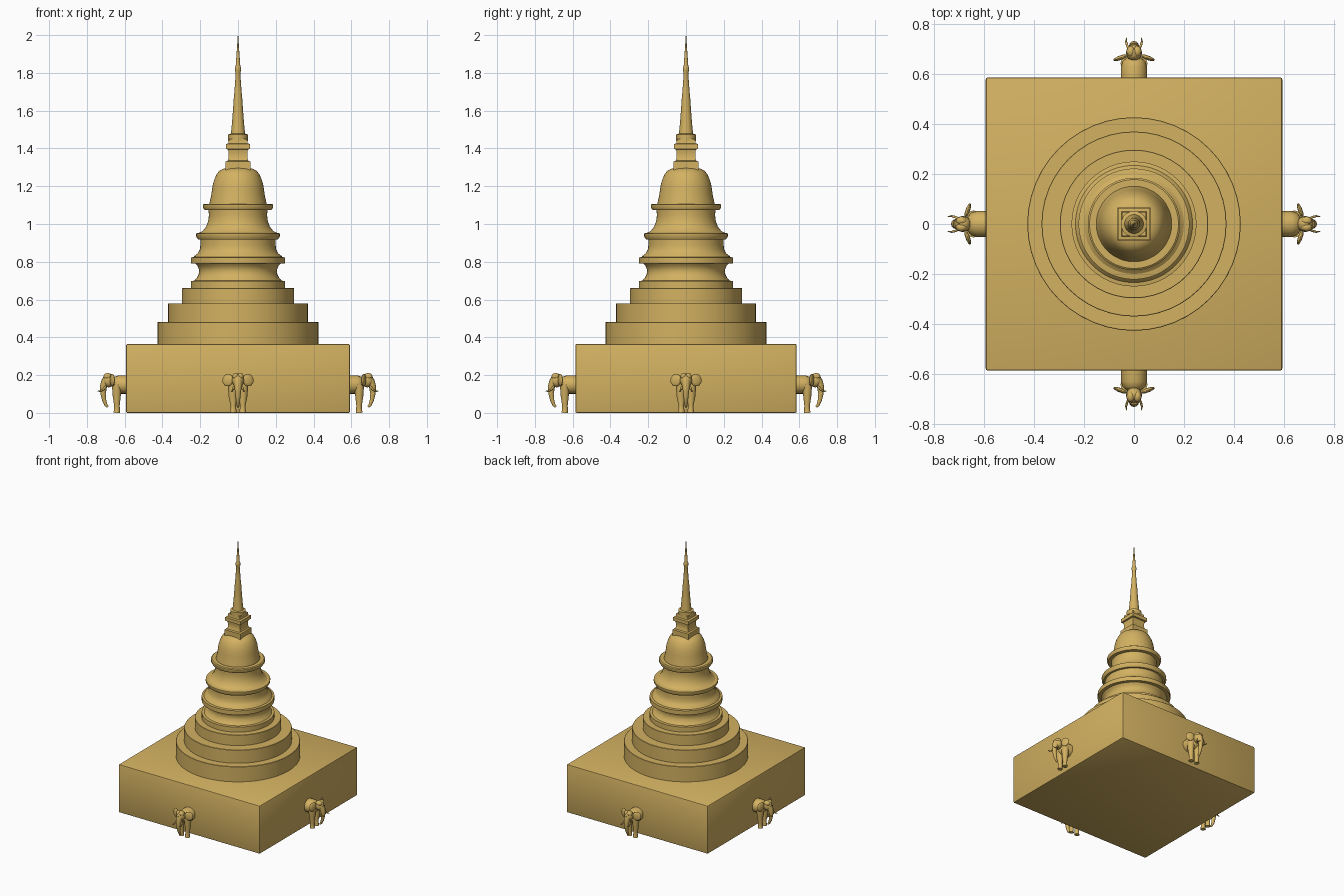
import bpy, bmesh, math
from mathutils import Vector, Matrix

if "Cube" in bpy.data.objects:
    bpy.data.objects.remove(bpy.data.objects["Cube"])

gold = bpy.data.materials.new("gold")
gold.diffuse_color = (0.65, 0.44, 0.12, 1)
gold.use_nodes = True
gold.node_tree.nodes["Principled BSDF"].inputs["Base Color"].default_value = gold.diffuse_color


def finish(name, bm, angle=35):
    bmesh.ops.recalc_face_normals(bm, faces=bm.faces)
    me = bpy.data.meshes.new(name)
    bm.to_mesh(me)
    bm.free()
    me.materials.append(gold)
    ob = bpy.data.objects.new(name, me)
    bpy.context.collection.objects.link(ob)
    bpy.ops.object.select_all(action='DESELECT')
    ob.select_set(True)
    bpy.context.view_layer.objects.active = ob
    bpy.ops.object.shade_smooth_by_angle(angle=math.radians(angle))
    return ob


def loft(bm, rings):
    """Skin a list of point rings and cap both ends."""
    vs = [[bm.verts.new(p) for p in r] for r in rings]
    n = len(vs[0])
    for a, b in zip(vs, vs[1:]):
        for i in range(n):
            bm.faces.new((a[i], a[(i + 1) % n], b[(i + 1) % n], b[i]))
    bm.faces.new(vs[0])
    bm.faces.new(vs[-1])


def turned(name, profile, sides=48, square=False):
    """Stack of (radius, height) rings; square=True gives half-widths of a square."""
    if square:
        sides = 4
    k, off = (math.sqrt(2), math.pi / 4) if square else (1, 0)
    bm = bmesh.new()
    loft(bm, [[(r * k * math.cos(off + math.tau * i / sides),
                r * k * math.sin(off + math.tau * i / sides), z)
               for i in range(sides)] for r, z in profile])
    return finish(name, bm)


def tube(bm, pts, radii, wide=1.0, n=14):
    """Tapered tube along a path; wide stretches it sideways."""
    pts = [Vector(p) for p in pts]
    rings = []
    for i, p in enumerate(pts):
        t = (pts[min(i + 1, len(pts) - 1)] - pts[max(i - 1, 0)]).normalized()
        side = Vector((0, 1, 0))
        side = (side - t * side.dot(t)).normalized()
        up = t.cross(side)
        rings.append([p + radii[i] * (side * wide * math.cos(math.tau * j / n)
                                      + up * math.sin(math.tau * j / n)) for j in range(n)])
    loft(bm, rings)


def ball(bm, c, size, rot=Matrix()):
    m = Matrix.Translation(c) @ rot @ Matrix.Diagonal((*size, 1))
    bmesh.ops.create_uvsphere(bm, u_segments=16, v_segments=10, radius=1, matrix=m)


# Square plinth with softened edges
bm = bmesh.new()
bmesh.ops.create_cube(bm, size=1, matrix=Matrix.Translation((0, 0, 0.1825))
                      @ Matrix.Diagonal((1.186, 1.172, 0.365, 1)))
bmesh.ops.bevel(bm, geom=bm.edges[:], offset=0.008, segments=2, profile=0.5, affect='EDGES')
finish("square_plinth", bm)

# Round stepped tiers
for i, (r, z0, z1) in enumerate([(0.427, 0.36, 0.48), (0.37, 0.475, 0.58), (0.297, 0.575, 0.66)]):
    turned(f"round_tier_{i + 1}", [(r, z0), (r, z1 - 0.002), (r - 0.002, z1)])

# Moulded rings below the bell
turned("lower_moulding", [
    (0.25, 0.655), (0.25, 0.698), (0.232, 0.70), (0.218, 0.715), (0.208, 0.735), (0.206, 0.755),
    (0.212, 0.775), (0.226, 0.79), (0.25, 0.79), (0.25, 0.822), (0.237, 0.825)])
turned("middle_moulding", [
    (0.237, 0.82), (0.232, 0.83), (0.212, 0.845), (0.202, 0.865), (0.199, 0.89), (0.199, 0.917),
    (0.212, 0.919), (0.222, 0.935), (0.222, 0.95), (0.20, 0.955)])
turned("upper_moulding", [
    (0.208, 0.95), (0.187, 0.963), (0.169, 0.985), (0.158, 1.015), (0.154, 1.045), (0.156, 1.073),
    (0.178, 1.075), (0.185, 1.085), (0.185, 1.102), (0.178, 1.107), (0.15, 1.107)])

# Bell dome
turned("bell_dome", [
    (0.152, 1.10), (0.149, 1.12), (0.142, 1.15), (0.138, 1.18), (0.133, 1.21), (0.124, 1.24),
    (0.112, 1.265), (0.098, 1.282), (0.08, 1.292), (0.06, 1.297), (0.02, 1.298)])

# Square throne above the bell
turned("square_throne", [
    (0.066, 1.285), (0.066, 1.33), (0.055, 1.335), (0.05, 1.35), (0.049, 1.375), (0.053, 1.395),
    (0.064, 1.397), (0.064, 1.423), (0.05, 1.427), (0.048, 1.45)], square=True)

# Slender spire
turned("spire", [
    (0.052, 1.44), (0.052, 1.474), (0.038, 1.478), (0.035, 1.50), (0.029, 1.57), (0.024, 1.64),
    (0.024, 1.648), (0.019, 1.70), (0.012, 1.80), (0.016, 1.812), (0.016, 1.828),
    (0.012, 1.84), (0.007, 1.91), (0.001, 2.0)], sides=24)


# Elephant forequarters emerging from each side
def elephant(name, angle):
    bm = bmesh.new()
    tube(bm, [(0.56, 0, 0.15), (0.63, 0, 0.15), (0.652, 0, 0.15), (0.668, 0, 0.15)],
         [0.049, 0.049, 0.042, 0.022], 1.05, 20)
    ball(bm, (0.685, 0, 0.172), (0.033, 0.032, 0.037))
    # trunk
    tube(bm, [(0.70, 0, 0.17), (0.713, 0, 0.135), (0.714, 0, 0.10), (0.708, 0, 0.065),
              (0.698, 0, 0.04), (0.688, 0, 0.032)],
         [0.024, 0.019, 0.014, 0.011, 0.008, 0.006])
    for s in (-1, 1):
        # forehead bump, ear, tusk and leg
        ball(bm, (0.69, s * 0.013, 0.193), (0.022, 0.017, 0.018))
        ball(bm, (0.665, s * 0.054, 0.174), (0.009, 0.03, 0.033),
             Matrix.Rotation(s * 0.35, 4, 'Z') @ Matrix.Rotation(s * 0.3, 4, 'X'))
        tube(bm, [(0.70, s * 0.02, 0.14), (0.715, s * 0.028, 0.122), (0.73, s * 0.032, 0.114),
                  (0.746, s * 0.029, 0.116)], [0.006, 0.005, 0.004, 0.001], n=8)
        tube(bm, [(0.642, s * 0.028, 0.15), (0.642, s * 0.028, 0.09), (0.641, s * 0.025, 0.04),
                  (0.641, s * 0.025, 0.015), (0.642, s * 0.025, 0)],
             [0.026, 0.022, 0.015, 0.016, 0.018])
    bm.transform(Matrix.Rotation(angle, 4, 'Z'))
    finish(name, bm, 50)


for k, side in enumerate(("right", "back", "left", "front")):
    elephant(f"{side}_elephant", k * math.pi / 2)
